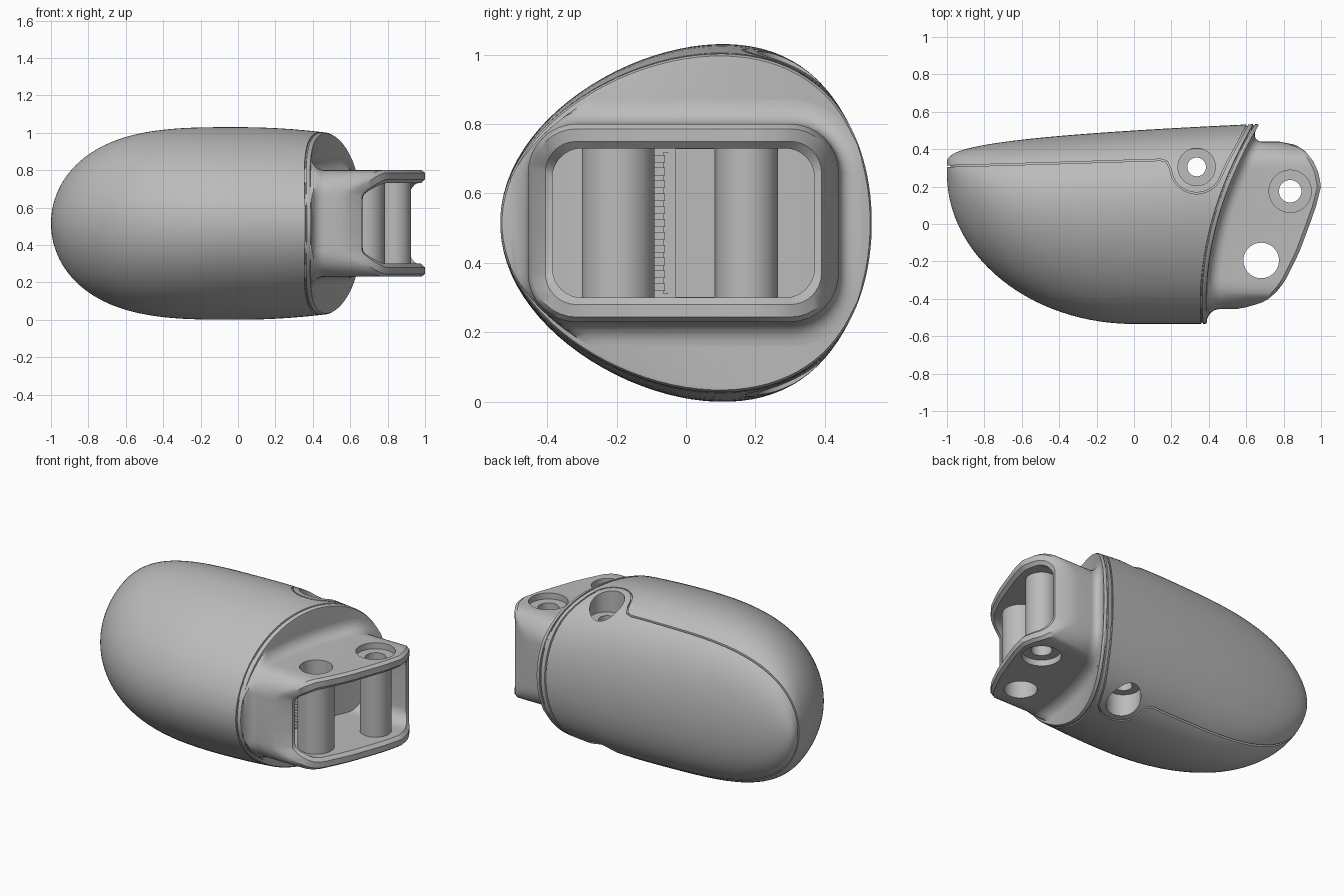
import bpy, bmesh, math
from mathutils import Matrix

cube = bpy.data.objects.get("Cube")
if cube:
    bpy.data.objects.remove(cube, do_unlink=True)

MID = 0.515   # height of the symmetry plane
SKEW = 0.24   # how far the egg section bulges toward the back

grey = bpy.data.materials.new("plain grey")
grey.use_nodes = True
grey.diffuse_color = (0.5, 0.5, 0.5, 1)
grey.node_tree.nodes["Principled BSDF"].inputs["Base Color"].default_value = (0.5, 0.5, 0.5, 1)


def finish(name, bm):
    bmesh.ops.recalc_face_normals(bm, faces=bm.faces)
    mesh = bpy.data.meshes.new(name)
    bm.to_mesh(mesh)
    bm.free()
    mesh.materials.append(grey)
    ob = bpy.data.objects.new(name, mesh)
    bpy.context.collection.objects.link(ob)
    return ob


def loft(name, rings):
    """Skin closed rings; both ends are closed by strips between mirrored points."""
    bm = bmesh.new()
    vs = [[bm.verts.new(p) for p in ring] for ring in rings]
    n = len(vs[0])
    for a, b in zip(vs, vs[1:]):
        for i in range(n):
            j = (i + 1) % n
            bm.faces.new((a[i], a[j], b[j], b[i]))
    for r in (vs[0], vs[-1]):
        for i in range(n // 2 - 1):
            bm.faces.new((r[i], r[i + 1], r[n - 2 - i], r[n - 1 - i]))
    return finish(name, bm)


def cylinder(name, x, y, r, z0, z1):
    bm = bmesh.new()
    bmesh.ops.create_cone(bm, cap_ends=True, segments=48, radius1=r, radius2=r, depth=z1 - z0,
                          matrix=Matrix.Translation((x, y, (z0 + z1) / 2)))
    return finish(name, bm)


def box(name, x, y, z):
    """Box from a (low, high) pair on each axis."""
    bm = bmesh.new()
    bmesh.ops.create_cube(bm, size=1)
    for v in bm.verts:
        v.co = [(a + b) / 2 + c * (b - a) for c, (a, b) in zip(v.co, (x, y, z))]
    return finish(name, bm)


def cut(ob, cutter, keep=False):
    mod = ob.modifiers.new("cut", 'BOOLEAN')
    mod.operation, mod.solver, mod.object = 'DIFFERENCE', 'EXACT', cutter
    bpy.context.view_layer.objects.active = ob
    bpy.ops.object.modifier_apply(modifier=mod.name)
    if not keep:
        bpy.data.objects.remove(cutter, do_unlink=True)


def smooth(t):
    t = min(max(t, 0), 1)
    return t * t * (3 - 2 * t)


def end_x(y):
    """Curved plan line of the housing's open end."""
    return 0.443 + 0.26 * y + 0.31 * y * y


TIP = [(-.455, .61), (-.43, .67), (-.40, .72), (-.36, .765), (-.3, .81), (-.2, .86), (-.14, .888),
       (0, .94), (.1, .975), (.2, 1.0), (.28, .985), (.34, .955), (.39, .915), (.42, .87), (.44, .80)]


def tip_x(y, z):
    """Slanted plan line of the bracket's mouth, scooped back on the front wall."""
    y = min(max(y, TIP[0][0]), TIP[-1][0])
    scoop = 0.05 * smooth((-.3 - y) / .08) * smooth((.23 - abs(z)) / .09)
    for (y0, x0), (y1, x1) in zip(TIP, TIP[1:]):
        if y <= y1:
            return x0 + (x1 - x0) * (y - y0) / (y1 - y0) - scoop


# Housing: egg-shaped sections growing from a blunt nose
def egg(x, a, k=1.0):
    t = max(x + 1, 1e-4)
    s = max(1 - t, 0)
    half = 0.515 * math.sqrt(1 - s ** 3.2) - 0.13 * max(x, 0) ** 2
    front = 0.27 - 0.805 * math.sqrt(1 - s ** 2)
    back = 0.32 + 0.215 * (t / 1.66) ** 0.35
    c, w = (front + back) / 2, (back - front) / 2 * k
    return c + w * (math.cos(a) + SKEW * math.sin(a) ** 2), MID + half * k * math.sin(a)


def housing_shape(name):
    n, steps = 96, 44
    angles = [(i + 0.5) / n * 2 * math.pi for i in range(n)]
    ends = [end_x(0.535 * (math.cos(a) + SKEW * math.sin(a) ** 2)) for a in angles]
    rings = []
    for s in range(steps + 1):
        w = 0.0003 + 0.9997 * (s / steps) ** 2.5
        xs = [-1 + w * (e - .034 + 1) for e in ends]
        rings.append([(x, *egg(x, a)) for x, a in zip(xs, angles)])
    # narrow groove, then the rounded rim of the end plate
    for back, k in ((.032, .985), (.026, .985), (.024, 1), (.012, 1), (.003, .99)):
        rings.append([(e - back, *egg(e - back, a, k)) for e, a in zip(ends, angles)])
    rim = []
    for e, a in zip(ends, angles):
        y, z = egg(e, a, 0.97)
        rim.append((end_x(y), y, z))
    return loft(name, rings + [rim])


housing = housing_shape("housing")

# Lid seam: a thin ribbon following the lid edge and its round screw tab
SX, SY = 0.335, 0.305
path = [(-1.1, .306), (-.4, .326), (.14, .343), (.175, .335)]
path += [(SX + .14 * math.cos(math.radians(d)), SY + .14 * math.sin(math.radians(d)))
         for d in range(185, 326, 10)]
path += [(.5, .33), (.56, .44), (.64, .6)]
bm = bmesh.new()
cols = []
for i, (x, y) in enumerate(path):
    (xa, ya), (xb, yb) = path[max(i - 1, 0)], path[min(i + 1, len(path) - 1)]
    d = math.hypot(xb - xa, yb - ya)
    ox, oy = -(yb - ya) / d * 0.004, (xb - xa) / d * 0.004
    cols.append([bm.verts.new((x + q * ox, y + q * oy, z))
                 for q, z in ((1, -.1), (-1, -.1), (-1, 1.13), (1, 1.13))])
for a, b in zip(cols, cols[1:]):
    for i in range(4):
        j = (i + 1) % 4
        bm.faces.new((a[i], a[j], b[j], b[i]))
bm.faces.new(cols[0])
bm.faces.new(cols[-1])
ribbon = finish("seam_cutter", bm)
core = housing_shape("core_cutter")
pivot = Matrix.Translation((-.1, .05, MID))
core.data.transform(pivot @ Matrix.Scale(0.98, 4) @ pivot.inverted())
cut(ribbon, core)
cut(housing, ribbon)

# Screw hole through the housing, counterbored from both sides
for r, z0, z1 in ((.05, -.1, 1.2), (.1, .87, 1.2), (.1, -.1, 2 * MID - .87)):
    cut(housing, cylinder("screw_cutter", SX, SY, r, z0, z1))


# Bracket: rounded rectangular sleeve with a filleted root and open mouth
def sleeve(off, xf):
    y0, y1, h = -.455 - off, .44 + off, .285 + off
    r = max(.14 + off, .085)
    half = [(y1, .03)]
    half += [(y1 - r + r * math.cos(k * math.pi / 16), h - r + r * math.sin(k * math.pi / 16))
             for k in range(9)]
    half += [(y1 - r + (y0 - y1 + 2 * r) * k / 24, h) for k in range(1, 24)]
    half += [(y0 + r - r * math.sin(k * math.pi / 16), h - r + r * math.cos(k * math.pi / 16))
             for k in range(9)]
    half += [(y0, .03)]
    pts = []
    for y, z in half:  # keep the root inside the housing's end face
        u = min(max(y / .535, -.945), .945)
        c = (1 - math.sqrt(1 - 4 * SKEW * (u - SKEW))) / (2 * SKEW)
        pts.append((u * .535, min(z, .468 * math.sqrt(max(1 - c * c, 0)))))
    pts += [(y, -z) for y, z in reversed(pts)]
    return [(xf(y, z), y, MID + z) for y, z in pts]


def from_end(d):
    return lambda y, z: end_x(y) + d


def from_tip(d):
    return lambda y, z: tip_x(y, z) + d


R = 0.07
rings = [sleeve(R, from_end(-.03))]
for k in range(8):
    a = k / 7 * math.pi / 2
    rings.append(sleeve(R * (1 - math.sin(a)), from_end(R * (1 - math.cos(a)))))
rings += [sleeve(o, f) for o, f in ((0, from_tip(-.02)), (-.014, from_tip(0)), (-.05, from_tip(0)),
                                    (-.07, from_tip(-.02)), (-.07, from_end(.02)))]
bracket = loft("bracket", rings)

# Slot in the back of the pocket, running into the housing
slot = box("slot_cutter", (.1, .56), (-.03, .08), (.302, .728))
cut(bracket, slot, keep=True)
cut(housing, slot)

# Pin holes through both bracket plates, lined by vertical sleeves
PINS = (("front_pin_sleeve", .68, -.195, .105, .095), ("back_pin_sleeve", .835, .175, .09, .06))
for name, x, y, outer, inner in PINS:
    cut(bracket, cylinder("pin_cutter", x, y, inner, -.1, 1.2))
    tube = cylinder(name, x, y, outer, .28, 2 * MID - .28)
    cut(tube, cylinder("bore_cutter", x, y, inner, -.1, 1.2))
for z0, z1 in ((.762, 1.0), (0, 2 * MID - .762)):
    cut(bracket, cylinder("counterbore_cutter", .835, .175, .113, z0, z1))

# Toothed strip beside the slot
box("tooth_strip", (.41, .455), (-.065, -.035), (.31, .72))
for i in range(11):
    z = .33 + i * .037
    box("strip_tooth", (.41, .48), (-.09, -.06), (z - .011, z + .011))

bpy.ops.object.select_all(action='DESELECT')
for ob in bpy.context.collection.objects:
    if ob.type == 'MESH':
        ob.select_set(True)
bpy.context.view_layer.objects.active = housing
bpy.ops.object.shade_smooth_by_angle(angle=math.radians(32))
